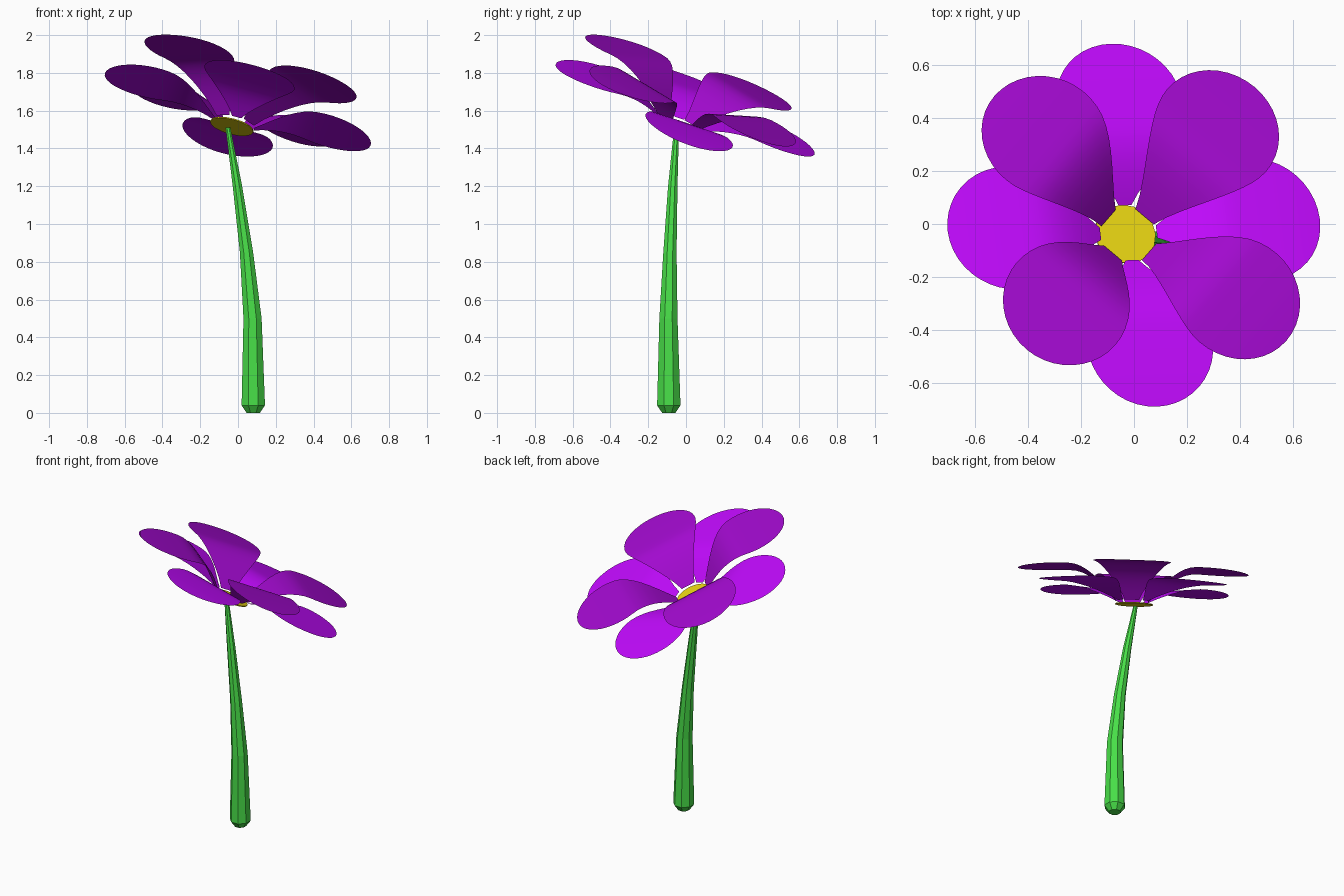
import bpy, bmesh, math
from mathutils import Vector, Matrix

if "Cube" in bpy.data.objects:
    bpy.data.objects.remove(bpy.data.objects["Cube"])

def material(name, rgb):
    m = bpy.data.materials.new(name)
    m.diffuse_color = (*rgb, 1)
    m.use_nodes = True
    m.node_tree.nodes["Principled BSDF"].inputs["Base Color"].default_value = m.diffuse_color
    return m

def make(name, bm, mat, smooth=False):
    me = bpy.data.meshes.new(name)
    bm.normal_update()
    for f in bm.faces:
        f.smooth = smooth
    bm.to_mesh(me)
    bm.free()
    ob = bpy.data.objects.new(name, me)
    bpy.context.collection.objects.link(ob)
    me.materials.append(mat)
    return ob

green = material("stem_green", (0.065, 0.74, 0.065))
yellow = material("centre_yellow", (0.8, 0.66, 0.006))
violet = material("lower_violet", (0.53, 0.003, 0.98))
plum = material("upper_purple", (0.36, 0.003, 0.62))

# Tilted frame of the blossom
normal = Vector((0.237, 0.338, 0.912)).normalized()
ex = Vector((0.968, 0, -0.252))
ex = (ex - normal * ex.dot(normal)).normalized()
ey = normal.cross(ex)
frame = Matrix((ex, ey, normal)).transposed().to_4x4()
frame.translation = (-0.025, -0.039, 1.515)

# Stem: eight-sided, bent and tapering rings (x, y, z, radius)
rings = [(0.081, -0.091, 0, 0.038), (0.081, -0.091, 0.04, 0.067),
         (0.077, -0.093, 0.5, 0.052), (0.045, -0.085, 0.85, 0.038),
         (-0.003, -0.07, 1.2, 0.027), (-0.053, -0.05, 1.51, 0.014)]
bm = bmesh.new()
loops = []
for x, y, z, r in rings:
    loops.append([bm.verts.new((x + r * math.cos((k + .5) * math.pi / 4),
                                y + r * math.sin((k + .5) * math.pi / 4), z))
                  for k in range(8)])
for a, b in zip(loops, loops[1:]):
    for k in range(8):
        j = (k + 1) % 8
        bm.faces.new((a[k], a[j], b[j], b[k]))
bm.faces.new(loops[0][::-1])
bm.faces.new(loops[-1])
make("stem", bm, green)

# Flower centre: thin disc
bm = bmesh.new()
bmesh.ops.create_cone(bm, cap_ends=True, segments=16, radius1=0.118,
                      radius2=0.118, depth=0.006)
bm.transform(Matrix.Translation((-0.008, 0, 0.002)) @ frame)
make("flower_centre", bm, yellow)

# Petals: narrow base widening into a round tip, rising then levelling out
def petal(name, angle, start, base, size, rise, shift, mat):
    mid, rad = 0.47 * size, 0.24 * size
    rows = []
    for i in range(11):
        s = i / 10
        rows.append((start + (mid - start) * s,
                     base + (rad - base) * math.sin(math.pi / 2 * s) ** 1.2))
    for i in range(1, 11):
        t = i / 10 * math.pi / 2
        rows.append((mid + rad * math.sin(t), rad * math.cos(t)))
    bm = bmesh.new()
    grid = []
    for r, w in rows:
        u = (r - start) / (mid + rad - start)
        f = max(0.02, min(1, (r - 0.08) / 0.32))
        h = rise * math.sin(math.pi / 2 * f) - 0.02 * u ** 3
        grid.append([bm.verts.new((r, w * (c / 4 - 1), h)) for c in range(9)])
    for a, b in zip(grid, grid[1:]):
        for c in range(8):
            bm.faces.new((a[c], b[c], b[c + 1], a[c + 1]))
    bmesh.ops.remove_doubles(bm, verts=bm.verts, dist=1e-5)
    bm.transform(Matrix.Translation((0, shift, 0)) @ frame
                 @ Matrix.Rotation(angle, 4, 'Z'))
    make(name, bm, mat, True)

twist = math.radians(2)
for k in range(4):
    turn = k * math.pi / 2 + twist
    petal(f"lower_petal_{k + 1}", turn, 0.11, 0.025, 1.027, 0.122, 0, violet)
    petal(f"upper_petal_{k + 1}", turn + math.pi / 4, 0.1, 0.045, 1.015,
          0.23, -0.01, plum)
